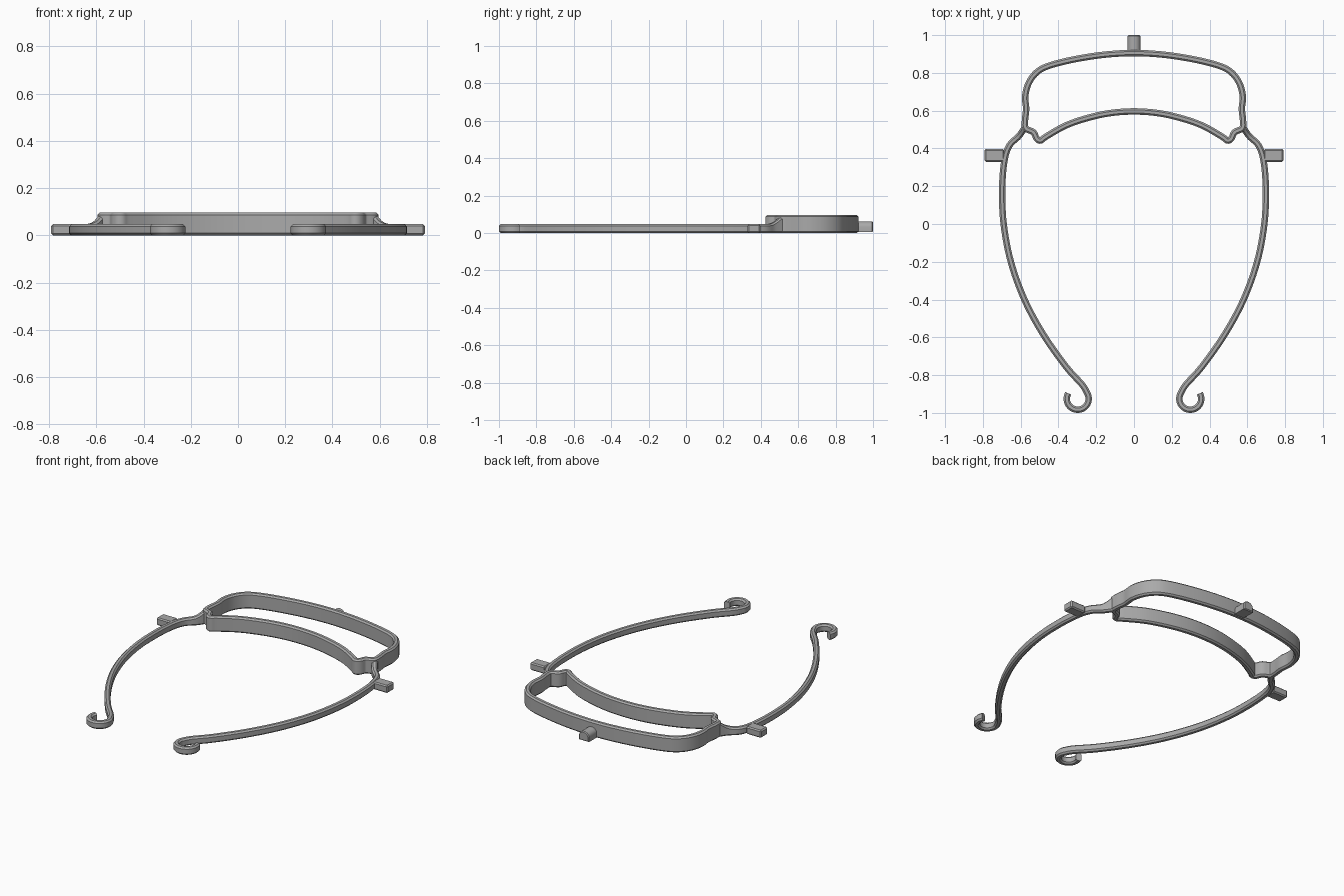
import bpy, bmesh, math
from mathutils import Vector

if "Cube" in bpy.data.objects:
    bpy.data.objects.remove(bpy.data.objects["Cube"], do_unlink=True)

grey = bpy.data.materials.new("satin grey")
grey.use_nodes = True
COLOUR = (0.4, 0.4, 0.4, 1)
grey.diffuse_color = COLOUR
grey.node_tree.nodes["Principled BSDF"].inputs["Base Color"].default_value = COLOUR

WIDTH, ARM_H, BAND_H, CHAMFER = 0.034, 0.047, 0.096, 0.009


def finish(name, bm):
    bmesh.ops.recalc_face_normals(bm, faces=bm.faces)
    mesh = bpy.data.meshes.new(name)
    bm.to_mesh(mesh)
    bm.free()
    mesh.materials.append(grey)
    obj = bpy.data.objects.new(name, mesh)
    bpy.context.collection.objects.link(obj)
    bpy.ops.object.select_all(action='DESELECT')
    obj.select_set(True)
    bpy.context.view_layer.objects.active = obj
    bpy.ops.object.shade_smooth_by_angle(angle=math.radians(30))
    return obj


def spline(points, closed=False, steps=6):
    """Smooth curve through the given plan points."""
    p = [Vector(q) for q in points]
    n = len(p)
    pick = (lambda i: p[i % n]) if closed else (lambda i: p[max(0, min(n - 1, i))])
    out = []
    for i in range(n if closed else n - 1):
        a, b, c, d = (pick(i + k) for k in (-1, 0, 1, 2))
        for s in range(steps):
            t = s / steps
            out.append(0.5 * (2 * b + (c - a) * t + (2 * a - 5 * b + 4 * c - d) * t ** 2
                              + (3 * b - a - 3 * c + d) * t ** 3))
    return out if closed else out + [p[-1]]


def sweep(name, path, height, closed=False):
    """Chamfered upright strip along a plan path; height is a function of the point."""
    bm = bmesh.new()
    n, rings = len(path), []
    w, c = WIDTH / 2, CHAMFER
    for i, p in enumerate(path):
        a = path[i - 1] if closed or i else p
        b = path[(i + 1) % n] if closed or i < n - 1 else p
        t = (b - a).normalized()
        side = Vector((-t.y, t.x))
        h = height(p)
        section = [(-w, c), (c - w, 0), (w - c, 0), (w, c),
                   (w, h - c), (w - c, h), (c - w, h), (-w, h - c)]
        rings.append([bm.verts.new((*(p + side * u), z)) for u, z in section])
    for i in range(n if closed else n - 1):
        r, q = rings[i], rings[(i + 1) % n]
        for k in range(8):
            bm.faces.new((r[k], r[(k + 1) % 8], q[(k + 1) % 8], q[k]))
    if not closed:
        bm.faces.new(rings[0])
        bm.faces.new(rings[-1])
    return finish(name, bm)


# Forehead band: half outline mirrored into a closed loop
half = [(0, 0.905), (0.16, 0.896), (0.32, 0.871), (0.45, 0.838), (0.515, 0.803),
        (0.558, 0.745), (0.576, 0.675), (0.571, 0.61), (0.577, 0.55), (0.574, 0.508),
        (0.532, 0.485), (0.516, 0.453), (0.495, 0.442), (0.465, 0.463),
        (0.36, 0.522), (0.24, 0.563), (0.12, 0.588), (0, 0.596)]
outline = half + [(-x, y) for x, y in half[-2:0:-1]]
sweep("forehead_band", spline(outline, True), lambda p: BAND_H, True)


# Side arms ending in open hooks, thickened where they meet the band
def arm_height(p):
    blend = max(0, min(1, (p.y - 0.43) / 0.07))
    return ARM_H + 0.036 * blend ** 2


arm = [(0.575, 0.515), (0.61, 0.465), (0.66, 0.415), (0.687, 0.33), (0.698, 0.18),
       (0.69, 0.0), (0.652, -0.2), (0.58, -0.4), (0.48, -0.585), (0.36, -0.755), (0.275, -0.85)]
hook = [(0.298 + 0.058 * math.cos(math.radians(a)), -0.925 + 0.058 * math.sin(math.radians(a)))
        for a in range(150, 400, 20)]
for label, s in (("left", 1), ("right", -1)):
    path = spline([(s * x, y) for x, y in arm + hook])
    sweep(label + "_arm", path, arm_height)

    # Side peg
    bm = bmesh.new()
    bmesh.ops.create_cube(bm, size=1)
    for v in bm.verts:
        v.co = (s * 0.739 + v.co.x * 0.104, 0.363 + v.co.y * 0.068, (v.co.z + 0.5) * ARM_H)
    bmesh.ops.bevel(bm, geom=bm.edges[:], offset=0.007, segments=1, affect='EDGES')
    finish(label + "_peg", bm)

# Rear peg with an arched top
bm = bmesh.new()
arch = [(0.034 * math.cos(math.pi * k / 10), 0.032 + 0.03 * math.sin(math.pi * k / 10))
        for k in range(11)]
profile = [(-0.034, 0.004), (0.034, 0.004)] + arch
front = bm.faces.new([bm.verts.new((x, 0.905, z)) for x, z in profile])
ext = bmesh.ops.extrude_face_region(bm, geom=[front], use_keep_orig=True)
moved = [g for g in ext["geom"] if isinstance(g, bmesh.types.BMVert)]
bmesh.ops.translate(bm, verts=moved, vec=(0, 0.095, 0))
rim = [e for e in bm.edges if all(v in moved for v in e.verts)]
bmesh.ops.bevel(bm, geom=rim, offset=0.005, segments=1, affect='EDGES')
finish("rear_peg", bm)
